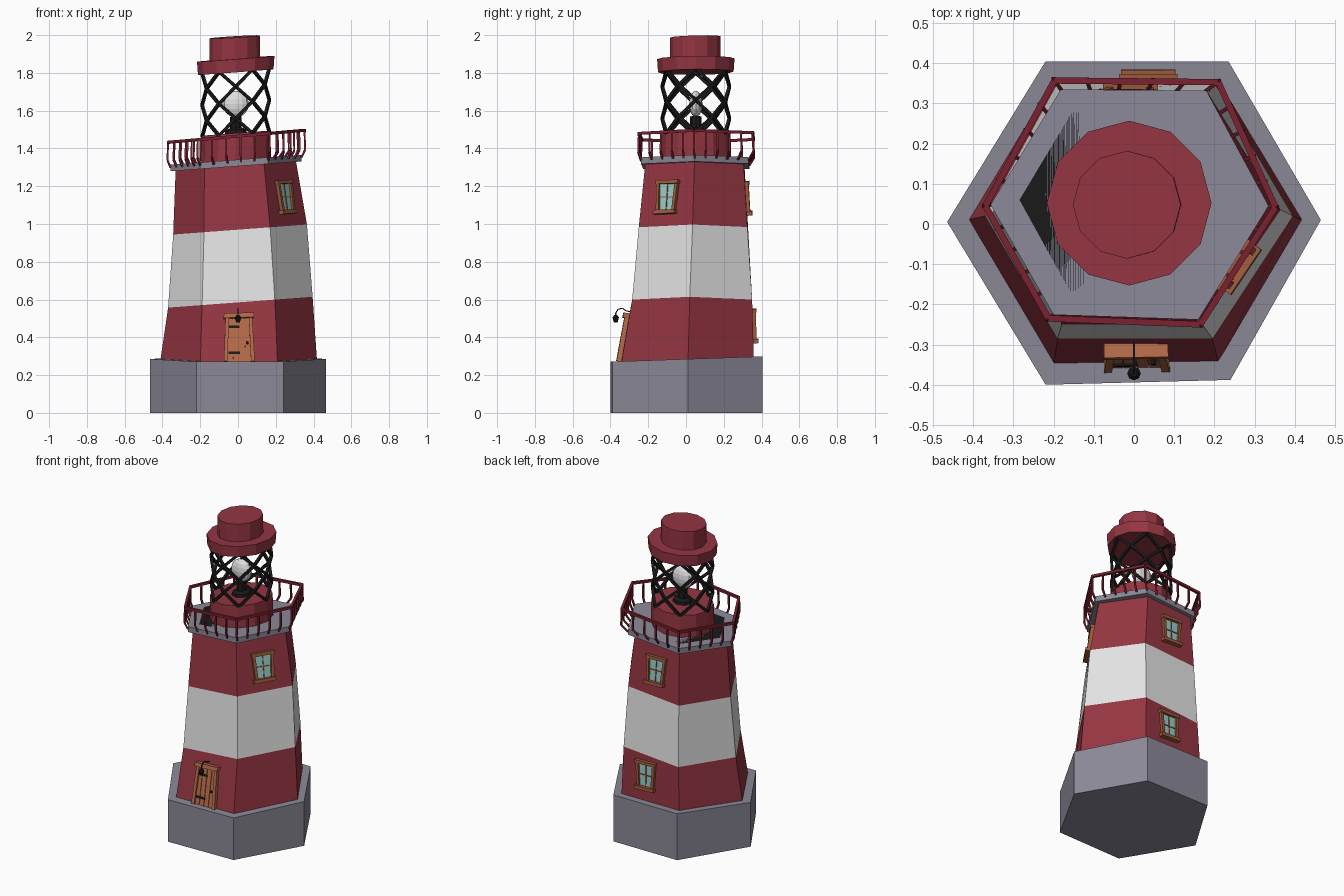
import bpy, bmesh, math
from mathutils import Vector, Matrix

if "Cube" in bpy.data.objects:
    bpy.data.objects.remove(bpy.data.objects["Cube"])


def material(name, rgb):
    m = bpy.data.materials.new(name)
    m.diffuse_color = (*rgb, 1)
    m.use_nodes = True
    m.node_tree.nodes["Principled BSDF"].inputs["Base Color"].default_value = m.diffuse_color
    return m


RED = material("red paint", (0.30, 0.036, 0.054))
RAIL = material("dark red metal", (0.20, 0.016, 0.03))
WHITE = material("white paint", (0.78, 0.78, 0.78))
STONE = material("grey stone", (0.26, 0.25, 0.31))
BLACK = material("black metal", (0.01, 0.01, 0.011))
WOOD = material("door wood", (0.46, 0.145, 0.065))
FRAME = material("frame wood", (0.34, 0.105, 0.045))
GLASS = material("window glass", (0.31, 0.60, 0.58))
BULB = material("lamp glass", (0.75, 0.75, 0.75))


def finish(name, bm, *mats):
    bmesh.ops.recalc_face_normals(bm, faces=bm.faces)
    me = bpy.data.meshes.new(name)
    bm.to_mesh(me)
    bm.free()
    for m in mats:
        me.materials.append(m)
    ob = bpy.data.objects.new(name, me)
    bpy.context.collection.objects.link(ob)
    return ob


def loft(bm, rings, slots=None):
    vs = [[bm.verts.new(p) for p in r] for r in rings]
    n = len(vs[0])
    for k in range(len(vs) - 1):
        for i in range(n):
            j = (i + 1) % n
            f = bm.faces.new((vs[k][i], vs[k][j], vs[k + 1][j], vs[k + 1][i]))
            f.material_index = slots[k] if slots else 0
    bm.faces.new(vs[0][::-1])
    bm.faces.new(vs[-1])


def lofted(name, mats, rings, slots=None):
    bm = bmesh.new()
    loft(bm, rings, slots)
    return finish(name, bm, *mats)


def level(pts, z, sx=0.075, sy=0.0):
    """Put a flat outline at height z with a lean in x and y."""
    return [Vector((x, y, z + sx * x + sy * y)) for x, y in pts]


def circle(r, n=12, cx=-0.012, cy=0.052):
    return [(cx + r * math.cos(2 * math.pi * i / n), cy + r * math.sin(2 * math.pi * i / n))
            for i in range(n)]


def bar(bm, p, q, r, n=4):
    p, q = Vector(p), Vector(q)
    d = (q - p).normalized()
    a = d.cross(Vector((0, 0, 1)) if abs(d.z) < 0.95 else Vector((1, 0, 0))).normalized()
    b = d.cross(a)
    ring = [r * (a * math.cos(t) + b * math.sin(t))
            for t in [2 * math.pi * (i + 0.5) / n for i in range(n)]]
    loft(bm, [[p + o for o in ring], [q + o for o in ring]])


# Stone foundation, its top dipping towards the front
BASE = [(0.465, 0.01), (0.235, 0.405), (-0.22, 0.405), (-0.465, 0.005), (-0.22, -0.4), (0.24, -0.388)]
lofted("foundation", [STONE], [level(BASE, 0, 0), level(BASE, 0.285, 0, 0.035)])

# Crooked six-sided tower with stripes
TOWER = [
    level([(0.42, 0.01), (0.21, 0.36), (-0.205, 0.36), (-0.415, 0.01), (-0.2, -0.35), (0.21, -0.345)], 0.25, 0),
    level([(0.395, 0.02), (0.2, 0.35), (-0.19, 0.35), (-0.37, 0.02), (-0.19, -0.285), (0.195, -0.285)], 0.585),
    level([(0.365, 0.035), (0.185, 0.325), (-0.18, 0.33), (-0.343, 0.035), (-0.18, -0.25), (0.17, -0.25)], 0.97),
    level([(0.306, 0.045), (0.15, 0.305), (-0.17, 0.31), (-0.33, 0.05), (-0.178, -0.205), (0.137, -0.215)], 1.315),
]
lofted("tower", [RED, WHITE], TOWER, [0, 1, 0])


def wall_frame(face, z):
    """Matrix whose axes are along, up and out of a tower wall at height z."""
    mids = [(r[face] + r[(face + 1) % 6]) / 2 for r in TOWER]
    k = max(i for i in range(3) if mids[i].z <= z)
    lo, hi = mids[k], mids[k + 1]
    u = TOWER[k][(face + 1) % 6] - TOWER[k][face]
    u.z = 0
    u.normalize()
    v = (hi - lo).normalized()
    n = u.cross(v)
    m = Matrix((u, v, n)).transposed().to_4x4()
    m.translation = lo.lerp(hi, (z - lo.z) / (hi.z - lo.z))
    return m


def plate(bm, m, quad, n0, n1):
    loft(bm, [[m @ Vector((u, v, n)) for u, v in quad] for n in (n0, n1)])


def rect(u0, u1, v0, v1):
    return [(u0, v0), (u1, v0), (u1, v1), (u0, v1)]


# Windows, wider at the top
def window(name, face, z, shift):
    m = wall_frame(face, z) @ Matrix.Translation((shift, 0, 0))
    bm = bmesh.new()
    plate(bm, m, [(-0.045, -0.075), (0.045, -0.075), (0.055, 0.075), (-0.055, 0.075)], -0.01, 0.006)
    finish(name + "_glass", bm, GLASS)
    bm = bmesh.new()
    for s in (-1, 1):
        plate(bm, m, [(s * 0.04, -0.08), (s * 0.058, -0.08), (s * 0.068, 0.08), (s * 0.05, 0.08)], -0.01, 0.018)
    plate(bm, m, [(-0.07, -0.092), (0.066, -0.086), (0.066, -0.066), (-0.07, -0.07)], -0.01, 0.028)
    plate(bm, m, [(-0.07, 0.07), (0.07, 0.074), (0.072, 0.093), (-0.074, 0.09)], -0.01, 0.022)
    plate(bm, m, rect(-0.003, 0.003, -0.07, 0.075), 0, 0.01)
    plate(bm, m, rect(-0.05, 0.05, -0.001, 0.005), 0, 0.01)
    finish(name + "_frame", bm, FRAME)


window("front_right_window", 5, 1.14, 0)
window("back_upper_window", 1, 1.135, 0.01)
window("back_lower_window", 1, 0.46, -0.03)

# Plank door with frame and hinges
m = wall_frame(4, 0.27)
bm = bmesh.new()
for i in range(4):
    u = -0.062 + i * 0.032
    plate(bm, m, rect(u, u + 0.029, 0, 0.235), -0.01, 0.014)
plate(bm, m, rect(-0.06, 0.06, 0, 0.23), -0.01, 0.008)
finish("door", bm, WOOD)
bm = bmesh.new()
plate(bm, m, [(-0.08, 0), (-0.06, 0), (-0.052, 0.235), (-0.07, 0.235)], -0.01, 0.026)
plate(bm, m, [(0.064, 0), (0.084, 0), (0.072, 0.235), (0.054, 0.235)], -0.01, 0.026)
plate(bm, m, [(-0.08, 0.23), (0.08, 0.235), (0.082, 0.26), (-0.078, 0.255)], -0.01, 0.036)
finish("door_frame", bm, WOOD)
bm = bmesh.new()
for v in (0.04, 0.18):
    plate(bm, m, rect(-0.056, 0.005, v, v + 0.012), 0, 0.019)
bar(bm, m @ Vector((0.045, 0.1, 0.012)), m @ Vector((0.045, 0.1, 0.026)), 0.008, 6)
finish("door_hinges", bm, BLACK)

# Gooseneck lamp over the door
bm = bmesh.new()
path = [(0, -0.285, 0.535), (0, -0.318, 0.54), (0, -0.335, 0.553), (0, -0.358, 0.55), (0, -0.372, 0.53), (0, -0.372, 0.51)]
for p, q in zip(path, path[1:]):
    bar(bm, p, q, 0.004)
loft(bm, [level(circle(r, 8, 0, -0.372), z, 0) for r, z in ((0.01, 0.478), (0.017, 0.505), (0.008, 0.518))])
finish("door_lamp", bm, BLACK)

# Leaning gallery floor with a dark grating set flush
DECK = [(0.335, 0.045), (0.18, 0.332), (-0.182, 0.335), (-0.357, 0.048), (-0.2, -0.226), (0.16, -0.238)]
lofted("gallery_floor", [STONE], [level(DECK, 1.306), level(DECK, 1.341)])
GRATE = [(0.255, 0.05), (0.13, 0.28), (-0.155, 0.277), (-0.285, 0.06), (-0.16, -0.167), (0.115, -0.17)]
lofted("floor_grating", [BLACK], [level(GRATE, 1.33), level(GRATE, 1.341)])

# Railing with bowed posts
TOP = level([(0.352, 0.042), (0.21, 0.353), (-0.198, 0.357), (-0.37, 0.045), (-0.213, -0.235), (0.165, -0.25)], 1.465, 0.088)
foot = level(DECK, 1.325)
bm = bmesh.new()
for i in range(6):
    j = (i + 1) % 6
    bar(bm, TOP[i], TOP[j], 0.011)
    for k in range(5):
        t = k / 5
        top, low = TOP[i].lerp(TOP[j], t), foot[i].lerp(foot[j], t)
        knee = low.lerp(top, 0.3)
        knee.x, knee.y = top.x * 1.01, top.y * 1.01
        bar(bm, low, knee, 0.007)
        bar(bm, knee, top, 0.007)
finish("railing", bm, RAIL)

# Lantern room: drum, roof and cap
lofted("lantern_drum", [RED], [level(circle(0.187), 1.335), level(circle(0.183), 1.482)])
lofted("lantern_roof", [RED], [level(circle(0.2), 1.805, 0.075, 0.01), level(circle(0.205), 1.875, 0.075, 0.01)])
lofted("roof_cap", [RED], [level(circle(0.134, 12, -0.016, 0.048), 1.865, 0.07, 0.03),
                           level(circle(0.134, 12, -0.018, 0.048), 1.99, 0.06, 0.03)])

# Diamond lattice around the lamp
bm = bmesh.new()
rings = [level(circle(0.178), 1.475 + 0.0845 * k) for k in range(5)]
for s in range(0, 12, 2):
    for turn in (-1, 1):
        for k in range(4):
            bar(bm, rings[k][(s + turn * k) % 12], rings[k + 1][(s + turn * (k + 1)) % 12], 0.011)
finish("lantern_lattice", bm, BLACK)

# Lamp: stand and flattened glass
lofted("lamp_stand", [BLACK], [level(circle(r, 8), z) for r, z in
                               ((0.06, 1.475), (0.055, 1.5), (0.03, 1.51), (0.03, 1.57))])
bm = bmesh.new()
bmesh.ops.create_uvsphere(bm, u_segments=12, v_segments=8, radius=1,
                          matrix=Matrix.Translation((-0.012, 0.052, 1.635)) @ Matrix.Diagonal((0.07, 0.035, 0.07, 1)))
finish("lamp_glass", bm, BULB)
